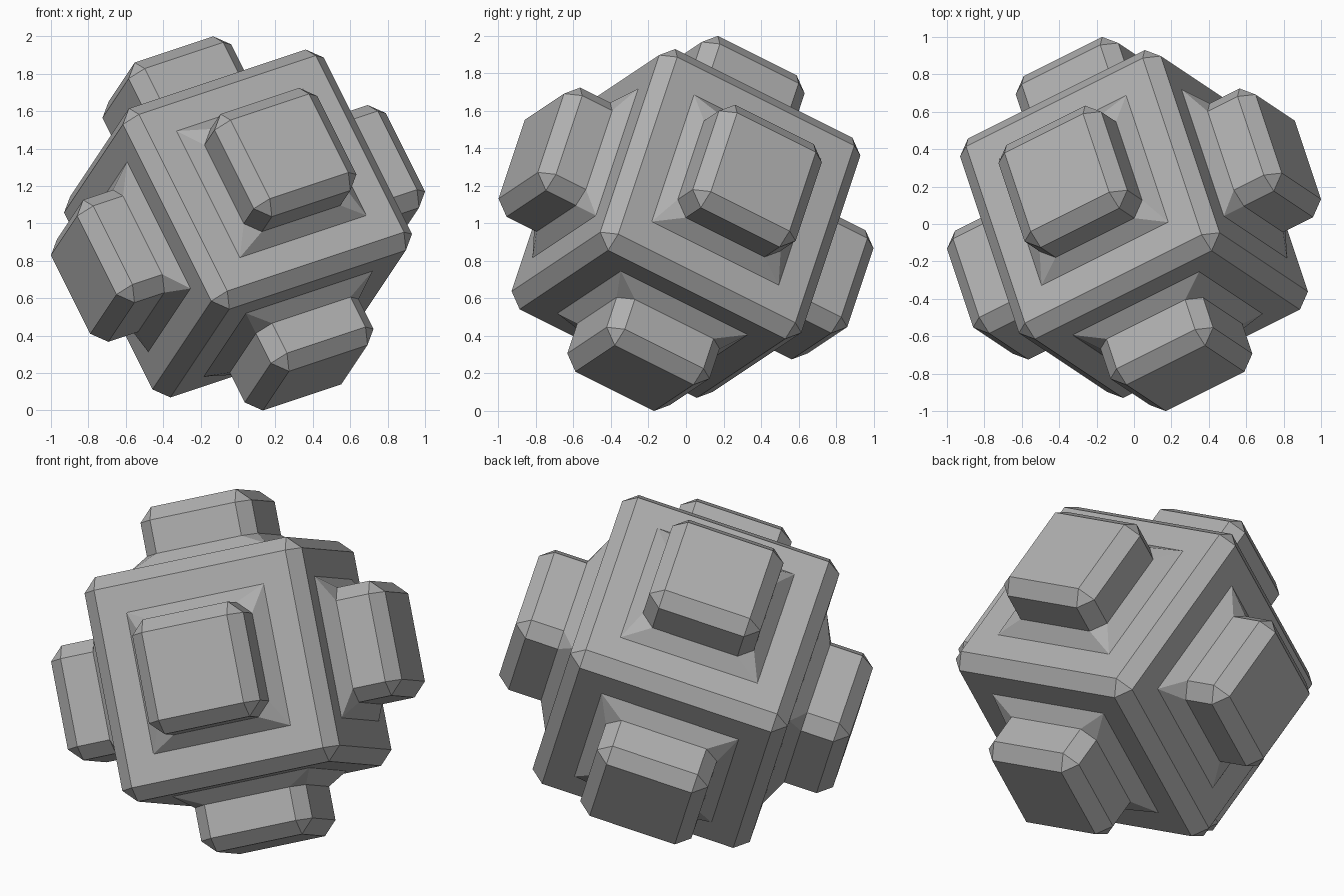
import bpy
import bmesh
from mathutils import Matrix, Vector

if "Cube" in bpy.data.objects:
    bpy.data.objects.remove(bpy.data.objects["Cube"], do_unlink=True)

BEVEL = 0.075      # chamfer width used everywhere
BODY = 0.626       # half size of the body
TIP = 0.9625       # distance from the centre to a knob's cap
CAP = 0.245        # half size of a knob's flat cap
WALL = CAP + BEVEL
FOOT = WALL + BEVEL

grey = bpy.data.materials.new("mid_grey")
grey.use_nodes = True
colour = (0.43, 0.43, 0.43, 1.0)
grey.diffuse_color = colour
grey.node_tree.nodes["Principled BSDF"].inputs["Base Color"].default_value = colour


def add_knob(bm, face):
    """Replace a square face with a sloped foot and a chamfered block."""
    n = face.normal.copy()
    foot = list(face.verts)
    centre = face.calc_center_median()
    # Outward direction of each side of the square
    side = [((foot[i].co + foot[(i + 1) % 4].co) / 2 - centre).normalized()
            for i in range(4)]
    bm.faces.remove(face)

    def ring(height):
        before = [bm.verts.new(side[i - 1] * WALL + side[i] * CAP + n * height)
                  for i in range(4)]
        after = [bm.verts.new(side[i - 1] * CAP + side[i] * WALL + n * height)
                 for i in range(4)]
        return before, after

    low_p, low_q = ring(BODY + BEVEL)
    high_p, high_q = ring(TIP - BEVEL)
    cap = [bm.verts.new((side[i - 1] + side[i]) * CAP + n * TIP)
           for i in range(4)]
    for i in range(4):
        j = (i + 1) % 4
        # Foot slope and its corner
        bm.faces.new((foot[i], foot[j], low_p[j], low_q[i]))
        bm.faces.new((foot[i], low_q[i], low_p[i]))
        # Wall and chamfered upright edge
        bm.faces.new((low_q[i], low_p[j], high_p[j], high_q[i]))
        bm.faces.new((low_p[i], low_q[i], high_q[i], high_p[i]))
        # Chamfer around the cap and its corner
        bm.faces.new((high_q[i], high_p[j], cap[j], cap[i]))
        bm.faces.new((high_p[i], high_q[i], cap[i]))
    bm.faces.new(cap)


# Chamfered body
bm = bmesh.new()
bmesh.ops.create_cube(bm, size=2 * BODY)
bmesh.ops.bevel(bm, geom=bm.edges[:], offset=BEVEL, offset_type='OFFSET',
                segments=1, profile=0.5, affect='EDGES')
bm.normal_update()

# One knob on each main face
main_faces = [f for f in bm.faces if f.calc_area() > 0.5]
bmesh.ops.inset_individual(bm, faces=main_faces, use_even_offset=True,
                           thickness=BODY - BEVEL - FOOT, depth=0.0)
bm.normal_update()
for f in main_faces:
    add_knob(bm, f)
bmesh.ops.recalc_face_normals(bm, faces=bm.faces[:])

# Tilt the whole block and stand it on the ground
axes = [Vector(v) / 7 for v in ((6, 3, 2), (-2, 6, -3), (-3, 2, 6))]
tilt = Matrix(axes).transposed().to_4x4()
bm.transform(Matrix.Translation((0, 0, 1)) @ tilt)

mesh = bpy.data.meshes.new("knobbed_block")
bm.to_mesh(mesh)
bm.free()
mesh.materials.append(grey)
block = bpy.data.objects.new("knobbed_block", mesh)
bpy.context.collection.objects.link(block)
